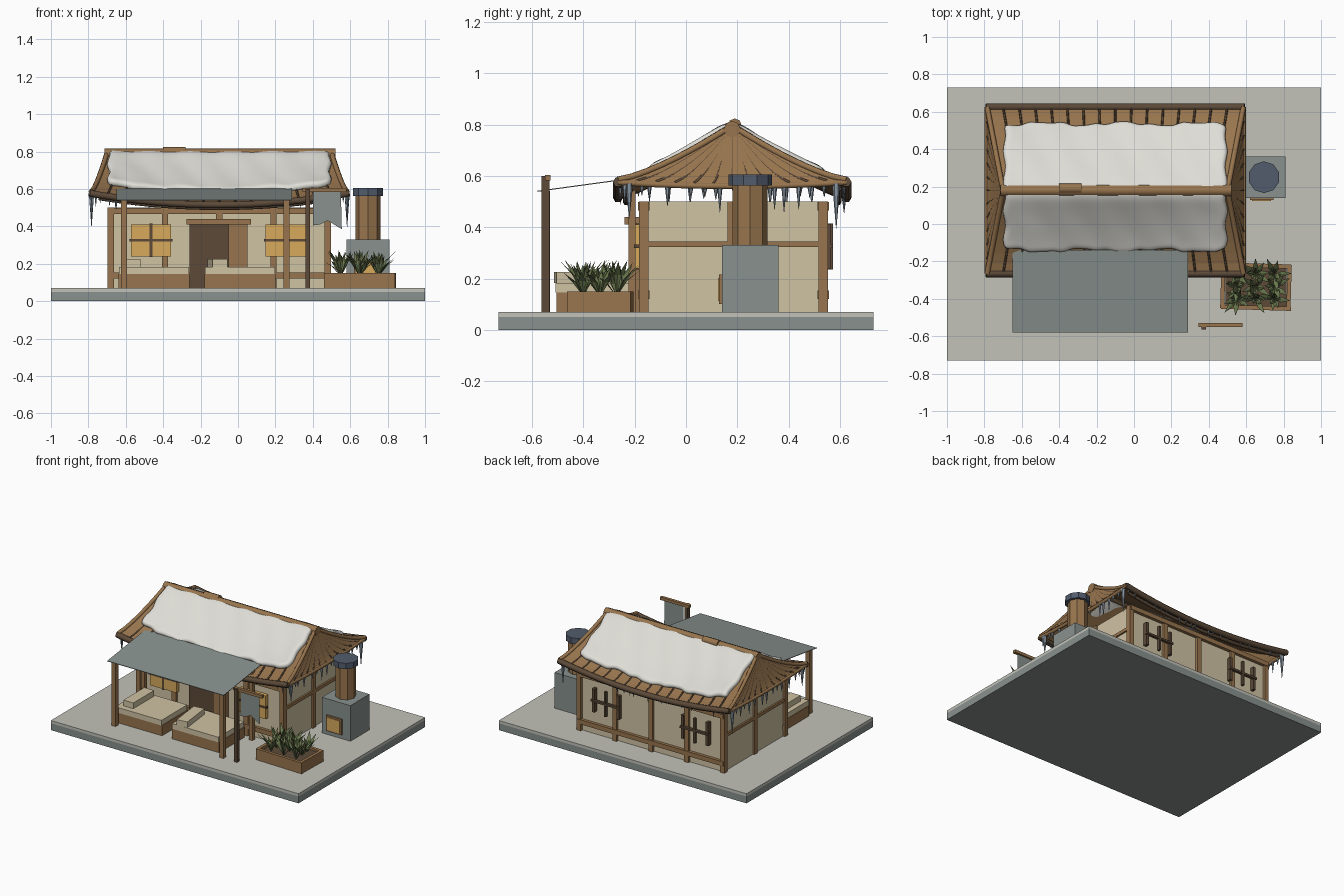
import bpy, bmesh, math, random
from mathutils import Matrix, Vector

random.seed(4)
if "Cube" in bpy.data.objects:
    bpy.data.objects.remove(bpy.data.objects["Cube"])


def material(name, r, g, b):
    lin = [((c / 255 + 0.055) / 1.055) ** 2.4 for c in (r, g, b)] + [1]
    m = bpy.data.materials.new(name)
    m.use_nodes = True
    m.diffuse_color = lin
    m.node_tree.nodes["Principled BSDF"].inputs["Base Color"].default_value = lin
    return m


SNOW = material("snow", 222, 221, 214)
PAVING = material("pale paving", 194, 194, 186)
STONE = material("grey stone", 136, 145, 142)
WOOD = material("warm wood", 152, 117, 78)
DARK = material("dark wood", 92, 74, 57)
PLASTER = material("cream plaster", 208, 195, 164)
AMBER = material("amber glow", 216, 170, 92)
LEAF = material("leaf green", 104, 118, 76)
ICE = material("ice", 140, 153, 166)
SLATE = material("slate", 82, 92, 108)


def finish(name, bm, mat, smooth=False):
    me = bpy.data.meshes.new(name)
    bmesh.ops.recalc_face_normals(bm, faces=bm.faces)
    bm.to_mesh(me)
    bm.free()
    me.materials.append(mat)
    for p in me.polygons:
        p.use_smooth = smooth
    ob = bpy.data.objects.new(name, me)
    bpy.context.collection.objects.link(ob)
    return ob


def box(name, mat, x0, x1, y0, y1, z0, z1, turn=0):
    bm = bmesh.new()
    bmesh.ops.create_cube(bm, size=1)
    mid = Vector((x0 + x1, y0 + y1, z0 + z1)) / 2
    bm.transform(Matrix.Translation(mid) @ Matrix.Rotation(turn, 4, 'Z')
                 @ Matrix.Diagonal((x1 - x0, y1 - y0, z1 - z0, 1)))
    return finish(name, bm, mat)


def cylinder(name, mat, x, y, z0, z1, r, sides):
    bm = bmesh.new()
    bmesh.ops.create_cone(bm, cap_ends=True, segments=sides, radius1=r, radius2=r, depth=z1 - z0,
                          matrix=Matrix.Translation((x, y, (z0 + z1) / 2)))
    return finish(name, bm, mat)


def tubes(name, mat, paths, r, res=1):
    cu = bpy.data.curves.new(name, 'CURVE')
    cu.dimensions = '3D'
    cu.bevel_depth, cu.bevel_resolution, cu.use_fill_caps = r, res, True
    for path in paths:
        sp = cu.splines.new('POLY')
        sp.points.add(len(path) - 1)
        for p, co in zip(sp.points, path):
            p.co = (*co, 1)
    cu.materials.append(mat)
    ob = bpy.data.objects.new(name, cu)
    bpy.context.collection.objects.link(ob)
    return ob


def sheet(name, mat, f, nu, nv, thick=0, smooth=False):
    """Grid surface from f(u, v) with u and v in 0..1."""
    bm = bmesh.new()
    rows = [[bm.verts.new(f(i / nu, j / nv)) for j in range(nv + 1)] for i in range(nu + 1)]
    for i in range(nu):
        for j in range(nv):
            bm.faces.new((rows[i][j], rows[i + 1][j], rows[i + 1][j + 1], rows[i][j + 1]))
    bmesh.ops.remove_doubles(bm, verts=bm.verts, dist=0.0001)
    ob = finish(name, bm, mat, smooth)
    if thick:
        mod = ob.modifiers.new("thickness", 'SOLIDIFY')
        mod.thickness, mod.offset = thick, 0
    return ob


# Ground slab
box("slab", STONE, -1, 1, -0.73, 0.73, 0, 0.05)
box("slab_top", PAVING, -1, 1, -0.73, 0.73, 0.05, 0.07)

# Walls and timber frame
CX, CY = -0.10, 0.18
box("walls", PLASTER, -0.68, 0.48, -0.165, 0.535, 0.07, 0.5)
for y in (-0.165, 0.535):
    for x in (-0.68, -0.39, -0.10, 0.19, 0.48):
        box("wall_post", WOOD, x - 0.017, x + 0.017, y - 0.018, y + 0.018, 0.07, 0.5)
    for z in (0.12, 0.465):
        box("wall_rail", WOOD, -0.69, 0.49, y - 0.022, y + 0.022, z, z + 0.033)
for x in (-0.68, 0.48):
    box("side_post", WOOD, x - 0.012, x + 0.012, CY - 0.018, CY + 0.018, 0.07, 0.5)
    box("side_rail", WOOD, x - 0.012, x + 0.012, -0.165, 0.535, 0.322, 0.345)

# Windows
for x in (-0.465, 0.255):
    for y, s in ((-0.165, -1), (0.535, 1)):
        yy = y + s * 0.02
        if s < 0:
            box("window_pane", AMBER, x - 0.107, x + 0.107, yy - 0.014, yy + 0.016, 0.24, 0.41)
        else:
            for dx in (-0.1, 0.1):
                box("window_side", DARK, x + dx - 0.01, x + dx + 0.01, yy - 0.02, yy + 0.01, 0.24, 0.41)
        ym = yy + s * 0.008
        box("window_mullion", DARK, x - 0.008, x + 0.008, ym - 0.01, ym + 0.01, 0.235, 0.415)
        box("window_bar", DARK, x - 0.115, x + 0.115, ym - 0.01, ym + 0.01, 0.318, 0.332)

# Doorway with lintel and door slid open
box("doorway", DARK, -0.26, -0.05, -0.195, -0.16, 0.07, 0.41)
box("sliding_door", WOOD, -0.05, 0.05, -0.215, -0.18, 0.07, 0.41)
box("lintel", WOOD, -0.275, 0.07, -0.24, -0.17, 0.41, 0.44)


# Roof surface: concave slopes, eaves lifted at the corners
def slope(u, v, side):
    a = 1 - (1 - v) ** 1.35
    eave = 0.515 + 0.06 * u * u
    return Vector((CX + u * (0.60 + 0.085 * v), CY + side * 0.445 * v, 0.785 - (0.785 - eave) * a))


def hip(w, v, end):
    p = slope(end, v, w)
    p.y = CY + 0.445 * v * w
    p.z -= 0.015 * v * (1 - w * w)
    return p


STEPS = [i / 8 for i in range(9)]
LIFT = Vector((0, 0, 0.01))
for side in (-1, 1):
    sheet("roof_slope", WOOD, lambda u, v: slope(2 * u - 1, v, side), 16, 8, 0.016)
    sheet("roof_end", WOOD, lambda u, v: hip(2 * u - 1, v, side), 12, 8, 0.016)
    tubes("slope_battens", DARK, [[slope(-1 + k / 8, v, side) + LIFT for v in STEPS]
                                  for k in range(1, 16)], 0.006, 0)
    tubes("end_ribs", DARK, [[hip(-1 + k / 6, v, side) + LIFT for v in STEPS[1:]]
                             for k in range(1, 12)], 0.006, 0)
    tubes("hip_logs", WOOD, [[hip(w, v, side) + LIFT for v in STEPS] for w in (-1, 1)], 0.014)
    tubes("eave_log", DARK, [[slope(k / 8 * 1.01, 1, side) for k in range(-8, 9)]], 0.02)
    tubes("eave_underlog", DARK, [[slope(k / 8 * 0.95, 0.93, side) - 2.5 * LIFT
                                   for k in range(-8, 9)]], 0.012)
    tubes("end_eave_log", WOOD, [[hip(k / 6, 1, side) for k in range(-6, 7)]], 0.013)
tubes("ridge_log", WOOD, [[(-0.715, CY, 0.782), (0.52, CY, 0.782)]], 0.033, 2)
tubes("bare_ridge_patch", WOOD, [[(-0.40, CY + 0.01, 0.797), (-0.28, CY + 0.01, 0.797)]], 0.027, 2)


# Snow blanket over the ridge, with an uneven edge
def snow_point(a, b):
    u, t = 2 * a - 1, 2 * b - 1
    wob = 0.02 * math.sin(9 * u + 1) + 0.014 * math.sin(23 * u) + 0.01 * math.sin(41 * u + 2)
    reach = (0.72 if t < 0 else 0.80) + wob
    v = abs(t) * reach
    p = slope(u, v, 1 if t > 0 else -1)
    p.x = CX + u * (0.595 + 0.008 * math.sin(13 * t))
    p.z += 0.016 + 0.003 * math.sin(17 * u + 6 * t) - 0.012 * (abs(t) < 0.01)
    return p


snow = sheet("roof_snow", SNOW, snow_point, 36, 20, 0.042, True)
sub = snow.modifiers.new("rounding", 'SUBSURF')
sub.levels = sub.render_levels = 1

# Icicles along the eaves
bm = bmesh.new()


def icicle(p, length, r):
    bmesh.ops.create_cone(bm, cap_ends=True, segments=6, radius1=0.0008, radius2=r, depth=length,
                          matrix=Matrix.Translation((p.x, p.y, p.z - length / 2)))


for side in (-1, 1):
    for k in range(17):
        w = -0.94 + k * 0.117 + random.uniform(-0.03, 0.03)
        if k % 6 != 4:
            icicle(hip(w, 0.99, side), random.uniform(0.04, 0.11), 0.011)
    for k in range(26):
        u = -0.95 + k * 0.076 + random.uniform(-0.02, 0.02)
        if k % 5 != 3 and (side > 0 or abs(u) > 0.75):
            icicle(slope(u, 0.98, side), random.uniform(0.03, 0.07), 0.009)
    for w, n in ((-0.92, 0.14), (0.93, 0.18)):
        icicle(hip(w, 0.98, side), n, 0.016)
finish("icicles", bm, ICE)

# Awning on posts
sheet("awning", STONE, lambda u, v: (-0.65 + 0.94 * u, -0.58 + 0.44 * v, 0.54 + 0.06 * v), 1, 1, 0.004)
for x in (-0.61, 0.26):
    box("awning_post", WOOD, x - 0.016, x + 0.016, -0.563, -0.531, 0.07, 0.542)
    box("awning_back_post", WOOD, x - 0.014, x + 0.014, -0.225, -0.197, 0.07, 0.585)

# Daybeds
for x, px, pw, py, turn in ((-0.64, -0.56, 0.08, -0.345, 0), (-0.18, -0.11, 0.08, -0.39, 0.12)):
    box("bed_frame", WOOD, x, x + 0.38, -0.505, -0.21, 0.07, 0.145)
    box("mattress", PLASTER, x + 0.003, x + 0.377, -0.508, -0.21, 0.145, 0.183)
    box("pillow", PLASTER, px - pw / 2, px + pw / 2, py - 0.12, py + 0.12, 0.183, 0.225, turn)

# Hanging banner
box("banner_post", DARK, 0.36, 0.386, -0.563, -0.533, 0.07, 0.6)
box("banner_arm", WOOD, 0.345, 0.58, -0.55, -0.528, 0.583, 0.604)
bm = bmesh.new()
bm.faces.new([bm.verts.new((x, -0.54, z)) for x, z in
              ((0.4, 0.585), (0.4, 0.405), (0.44, 0.41), (0.48, 0.43), (0.555, 0.385), (0.55, 0.585))])
finish("banner_cloth", bm, STONE)

# Planter
PX, PY = 0.652, -0.335
box("planter_soil", DARK, 0.49, 0.815, -0.44, -0.23, 0.07, 0.135)
for s in (-1, 1):
    box("planter_long_side", WOOD, 0.465, 0.84, PY + s * 0.113 - 0.011, PY + s * 0.113 + 0.011,
        0.07, 0.15, -0.03)
    box("planter_end", WOOD, PX + s * 0.177 - 0.011, PX + s * 0.177 + 0.011, PY - 0.115, PY + 0.115,
        0.07, 0.15, -0.03)
bm = bmesh.new()
for k in range(9):
    base = Vector((0.55 + 0.1 * (k % 3), -0.40 + 0.065 * (k // 3), 0.13))
    for j in range(8):
        a = j * 2.4 + k + random.uniform(-0.3, 0.3)
        out, across = Vector((math.cos(a), math.sin(a), 0)), Vector((-math.sin(a), math.cos(a), 0))
        reach, high = random.uniform(0.03, 0.1), random.uniform(0.08, 0.145)
        mid = base + out * reach * 0.45 + Vector((0, 0, high * 0.6))
        b, l, m, r, t = [bm.verts.new(p) for p in (
            base, mid + across * 0.015, mid - out * 0.006, mid - across * 0.015,
            base + out * reach + Vector((0, 0, high)))]
        for f in ((b, l, m), (b, m, r), (l, t, m), (m, t, r)):
            bm.faces.new(f)
finish("planter_leaves", bm, LEAF)

# Stove with chimney
box("stove", STONE, 0.58, 0.81, 0.14, 0.36, 0.07, 0.33)
box("stove_hatch_frame", WOOD, 0.62, 0.745, 0.128, 0.145, 0.1, 0.215)
box("stove_hatch", AMBER, 0.632, 0.733, 0.124, 0.132, 0.112, 0.203)
cylinder("chimney", WOOD, 0.695, 0.25, 0.33, 0.565, 0.068, 8)
cylinder("chimney_cap", SLATE, 0.695, 0.25, 0.563, 0.605, 0.085, 10)
